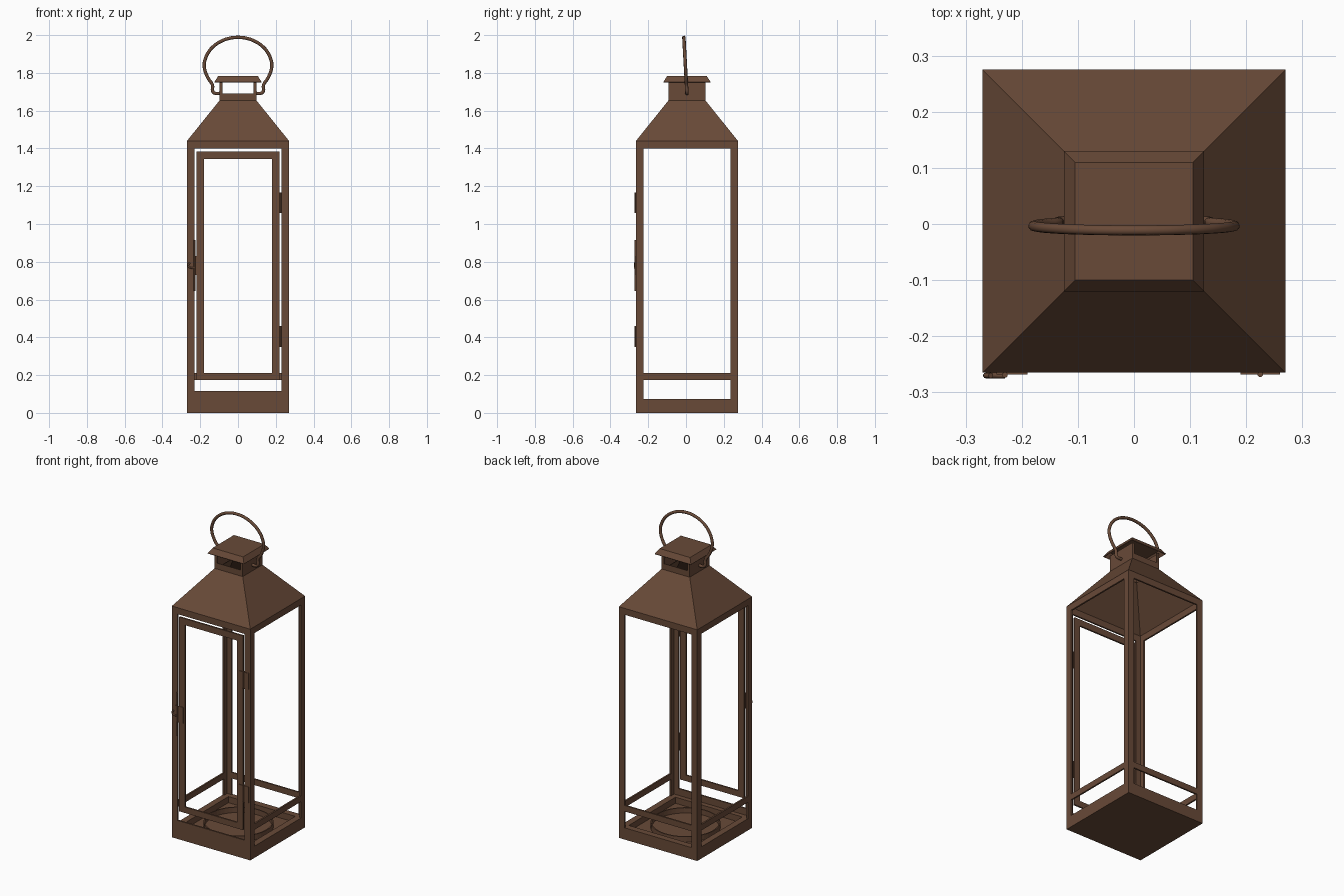
import bpy, bmesh, math
from mathutils import Vector

if "Cube" in bpy.data.objects:
    bpy.data.objects.remove(bpy.data.objects["Cube"])

Y0 = 0.005   # body centre in y
W = 0.27     # half width of the body
T = 0.01     # sheet thickness

metal = bpy.data.materials.new("bronze_brown_metal")
metal.diffuse_color = (0.14, 0.068, 0.039, 1)
metal.use_nodes = True
metal.node_tree.nodes["Principled BSDF"].inputs["Base Color"].default_value = metal.diffuse_color


def finish(name, bm):
    me = bpy.data.meshes.new(name)
    bm.to_mesh(me)
    bm.free()
    ob = bpy.data.objects.new(name, me)
    bpy.context.collection.objects.link(ob)
    ob.location.y = Y0
    me.materials.append(metal)
    return ob


def box(name, x0, x1, y0, y1, z0, z1):
    bm = bmesh.new()
    bmesh.ops.create_cube(bm, size=1)
    for v in bm.verts:
        v.co = Vector(((x0 + x1) / 2 + v.co.x * (x1 - x0),
                       (y0 + y1) / 2 + v.co.y * (y1 - y0),
                       (z0 + z1) / 2 + v.co.z * (z1 - z0)))
    return finish(name, bm)


def square_loft(name, rings, bottom=False, top=False, thick=0):
    """Stack of square rings given as (half width, z)."""
    bm = bmesh.new()
    loops = [[bm.verts.new((sx * h, sy * h, z)) for sx, sy in
              ((-1, -1), (1, -1), (1, 1), (-1, 1))] for h, z in rings]
    for a, b in zip(loops, loops[1:]):
        for i in range(4):
            j = (i + 1) % 4
            bm.faces.new((a[i], a[j], b[j], b[i]))
    if bottom:
        bm.faces.new(loops[0][::-1])
    if top:
        bm.faces.new(loops[-1])
    ob = finish(name, bm)
    if thick:
        m = ob.modifiers.new("sheet", 'SOLIDIFY')
        m.thickness = thick
        m.offset = -1
    return ob


def lathe(name, profile, x=0, y=0, n=48):
    """Closed (radius, z) profile turned about a vertical axis."""
    bm = bmesh.new()
    loops = [[bm.verts.new((x + r * math.cos(2 * math.pi * k / n),
                            y + r * math.sin(2 * math.pi * k / n), z))
              for r, z in profile] for k in range(n)]
    for k in range(n):
        a, b = loops[k], loops[(k + 1) % n]
        for i in range(len(profile)):
            j = (i + 1) % len(profile)
            bm.faces.new((a[i], b[i], b[j], a[j]))
    bmesh.ops.recalc_face_normals(bm, faces=bm.faces)
    return finish(name, bm)


def rod(name, pts, r, smooth=True):
    cu = bpy.data.curves.new(name, 'CURVE')
    cu.dimensions = '3D'
    cu.bevel_depth = r
    cu.bevel_resolution = 3
    cu.use_fill_caps = True
    cu.resolution_u = 4
    if smooth:
        sp = cu.splines.new('BEZIER')
        sp.bezier_points.add(len(pts) - 1)
        for p, c in zip(sp.bezier_points, pts):
            p.co = c
            p.handle_left_type = p.handle_right_type = 'AUTO'
    else:
        sp = cu.splines.new('POLY')
        sp.points.add(len(pts) - 1)
        for p, c in zip(sp.points, pts):
            p.co = (*c, 1)
    ob = bpy.data.objects.new(name, cu)
    bpy.context.collection.objects.link(ob)
    ob.location.y = Y0
    cu.materials.append(metal)
    return ob


# base tray with rim, and candle ring on its floor
square_loft("base_tray", [(W, 0), (W, 0.073), (0.23, 0.073), (0.23, 0.035)],
            bottom=True, top=True)
lathe("candle_ring", [(0.197, 0.03), (0.197, 0.068), (0.19, 0.068), (0.19, 0.03)])

# L-shaped corner posts
for sx in (-1, 1):
    for sy in (-1, 1):
        bm = bmesh.new()
        L, i = W - 0.04, W - T
        outline = [(W, W), (L, W), (L, i), (i, i), (i, L), (W, L)]
        f = bm.faces.new([bm.verts.new((sx * x, sy * y, 0.073)) for x, y in outline])
        ext = bmesh.ops.extrude_face_region(bm, geom=[f])
        bmesh.ops.translate(bm, vec=(0, 0, 1.367),
                            verts=[g for g in ext["geom"] if isinstance(g, bmesh.types.BMVert)])
        bmesh.ops.recalc_face_normals(bm, faces=bm.faces)
        finish("corner_post", bm)

# flat rails between the posts
P = W - 0.04
I = W - T
for z0, z1, tag in ((1.40, 1.44, "top_rail"), (0.175, 0.212, "lower_rail")):
    box("back_" + tag, -P, P, I, W, z0, z1)
    for s in (-1, 1):
        a, b = sorted((s * I, s * W))
        box("side_" + tag, a, b, -P, P, z0, z1)
box("front_top_rail", -P, P, -W, -I, 1.40, 1.44)
box("front_sill", -P, P, -W, -I, 0.073, 0.115)

# door frame
for s in (-1, 1):
    a, b = sorted((s * 0.18, s * 0.22))
    box("door_stile", a, b, -W, -I, 0.175, 1.385)
box("door_top", -0.18, 0.18, -W, -I, 1.345, 1.385)
box("door_bottom", -0.18, 0.18, -W, -I, 0.175, 0.212)

# hinges on the right
for z in (0.405, 1.113):
    box("hinge_plate", 0.19, 0.26, -W - 0.003, -W, z - 0.05, z + 0.05)
    rod("hinge_pin", [(0.225, -W - 0.003, z - 0.055), (0.225, -W - 0.003, z + 0.055)],
        0.005, False)

# latch on the left
box("latch_plate", -0.245, -0.19, -W - 0.003, -W, 0.73, 0.83)
rod("latch_rod", [(-0.23, -W - 0.004, 0.645), (-0.23, -W - 0.004, 0.915)], 0.005, False)
rod("latch_hook", [(-0.23, -W - 0.005, 0.77), (-0.248, -W - 0.005, 0.768),
                   (-0.264, -W - 0.005, 0.78), (-0.255, -W - 0.005, 0.795)], 0.005)

# roof and chimney neck, open front and back
N = 0.097
square_loft("roof", [(W, 1.44), (N, 1.655)], thick=0.006)
square_loft("neck_band", [(N, 1.65), (N, 1.692)], thick=0.006)
for s in (-1, 1):
    a, b = sorted((s * N, s * (N - 0.006)))
    box("neck_side", a, b, -N, N, 1.692, 1.755)
    for t in (-1, 1):
        a, b = sorted((s * (N - 0.006), s * (N - 0.016)))
        c, d = sorted((t * N, t * (N - 0.006)))
        box("neck_flange", a, b, c, d, 1.692, 1.755)

# chimney cap
square_loft("chimney_cap", [(0.125, 1.752), (0.105, 1.783)], top=True, thick=0.005)

# carrying handle, leaning slightly forward
half = [(0.085, 1.693), (0.125, 1.693), (0.134, 1.703), (0.135, 1.735), (0.16, 1.775)]
arc = [(0.179 * math.cos(t), 1.835 + 0.153 * math.sin(t))
       for t in (math.radians(d) for d in range(0, 181, 15))]
path = half + arc + [(-x, z) for x, z in reversed(half)]
rod("handle", [(x, -0.055 * (z - 1.69), z) for x, z in path], 0.009)
